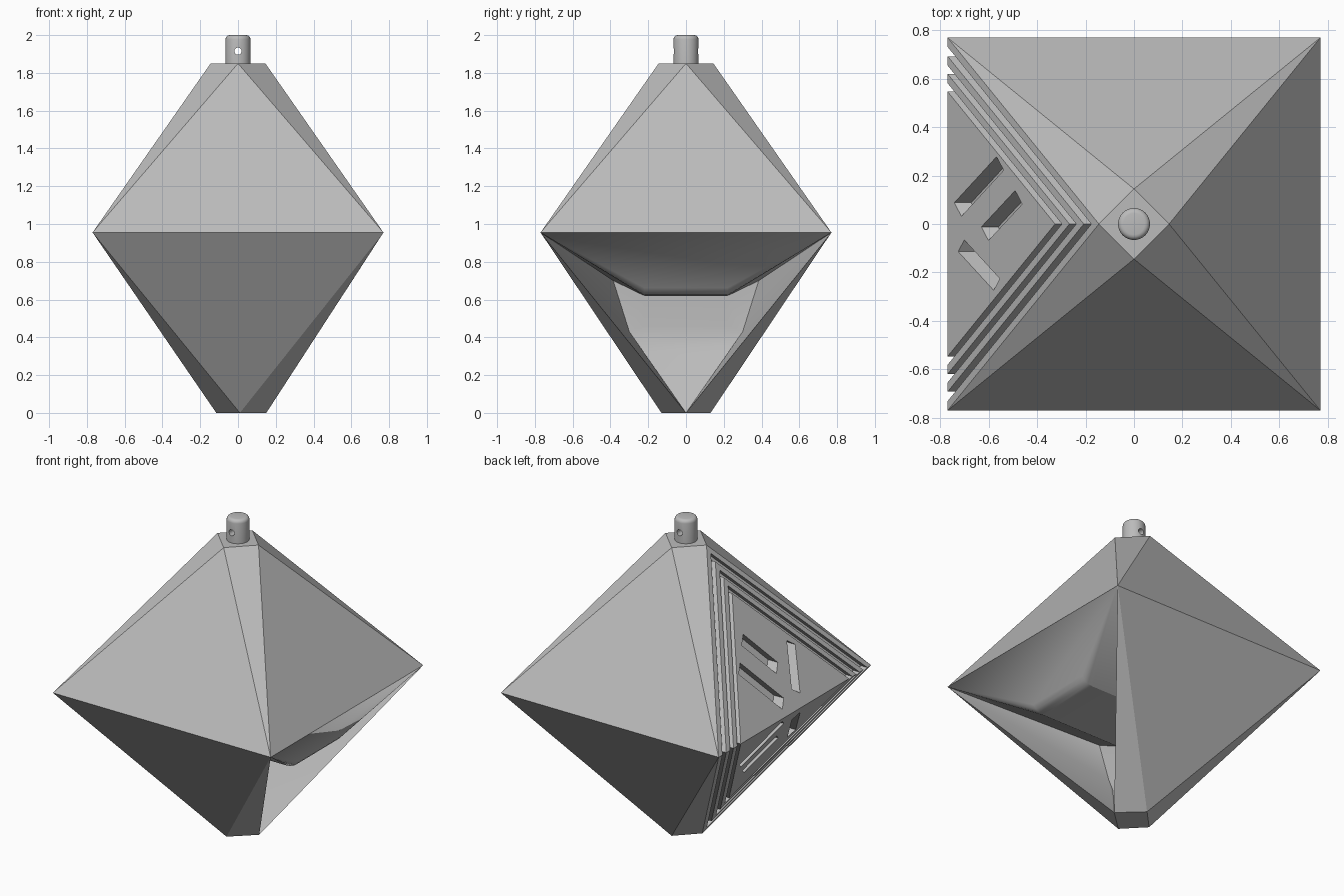
import bpy, bmesh, math
from mathutils import Vector

cube = bpy.data.objects.get("Cube")
if cube:
    bpy.data.objects.remove(cube)

grey = bpy.data.materials.new("plain grey")
grey.use_nodes = True
COLOUR = (0.5, 0.5, 0.5, 1)
grey.diffuse_color = COLOUR
grey.node_tree.nodes["Principled BSDF"].inputs["Base Color"].default_value = COLOUR

R, MID, TOP = 0.77, 0.955, 1.85      # half width, girdle height, table height
TIP, FOOT = 0.145, 0.13              # table and foot half diagonals


def make_object(name, bm):
    bmesh.ops.remove_doubles(bm, verts=bm.verts, dist=0.0005)
    bmesh.ops.recalc_face_normals(bm, faces=bm.faces)
    mesh = bpy.data.meshes.new(name)
    bm.to_mesh(mesh)
    bm.free()
    mesh.materials.append(grey)
    obj = bpy.data.objects.new(name, mesh)
    bpy.context.collection.objects.link(obj)
    return obj


def cut(obj, cutters):
    for cutter in cutters:
        mod = obj.modifiers.new("cut", "BOOLEAN")
        mod.operation, mod.solver, mod.object = "DIFFERENCE", "EXACT", cutter
        cutter.hide_render = True
        cutter.hide_set(True)


def smooth(obj, angle):
    bpy.ops.object.select_all(action="DESELECT")
    obj.select_set(True)
    bpy.context.view_layer.objects.active = obj
    bpy.ops.object.shade_smooth_by_angle(angle=math.radians(angle))


def panel_x(z):
    """x of the carved panel's surface at height z"""
    if z > MID:
        return -R + (R - TIP) * (z - MID) / (TOP - MID)
    return -R + (R - 0.115) * (MID - z) / MID


bm = bmesh.new()


def face(*points):
    bm.faces.new([bm.verts.new(p) for p in points])


def both(*points):
    """Face and its mirror image in y"""
    face(*points)
    face(*[(x, -y, z) for x, y, z in points])


# Table, foot and the four upper and lower sides
table = [(TIP, 0, TOP), (0, TIP, TOP), (-TIP, 0, TOP), (0, -TIP, TOP)]
foot = [(0.15, 0, 0), (0.01, FOOT, 0), (-0.115, 0, 0), (0.01, -FOOT, 0)]
girdle = [(R, R, MID), (-R, R, MID), (-R, -R, MID), (R, -R, MID)]
for ring in (table, foot):
    face(*ring)
    for i in range(4):
        face(ring[i], ring[(i + 1) % 4], girdle[i])      # corner bevel
    for i in (1, 3):
        face(ring[i], girdle[i - 1], girdle[i])          # front and back
face(table[0], girdle[0], girdle[3])

# Carved panel: nested diamond grooves
GROOVE = 0.045
steps = [(1, 0)]
for outer, inner in ((0.95, 0.90), (0.85, 0.805), (0.755, 0.71)):
    steps += [(outer, 0), (outer, GROOVE), (inner, GROOVE), (inner, 0)]


def diamond(k, deep):
    top, low = MID + (TOP - MID) * k, MID - MID * k
    return [(panel_x(z) + deep, y, z)
            for y, z in ((0, top), (R * k, MID), (0, low), (-R * k, MID))]


for a, b in zip(steps, steps[1:]):
    p, q = diamond(*a), diamond(*b)
    for i in range(4):
        j = (i + 1) % 4
        face(p[i], p[j], q[j], q[i])
core = diamond(*steps[-1])
face(core[0], core[1], core[3])
face(core[2], core[1], core[3])

# Hollow in the lower side: rounded lip, ceiling, back wall, curved floor
W, BACK = 0.22, -0.06
rows = [Vector((x, W, z)) for x, z in (
    (0.58, 0.662), (0.56, 0.64), (0.535, 0.625), (0.50, 0.62), (BACK, 0.62),
    (BACK, 0.46), (-0.055, 0.41), (-0.045, 0.36), (-0.025, 0.31))]
corner, tip = girdle[0], foot[0]
upper, lower = (BACK, 0.385, 0.70), (BACK, 0.30, 0.43)
flip = lambda p: (p[0], -p[1], p[2])
strip = [corner] + rows
for a, b in zip(strip, strip[1:]):
    face(a, b, flip(b), flip(a))
face(rows[-1], tip, flip(rows[-1]))
for a, b in zip(rows[:4], rows[1:5]):
    both(corner, a, b)
both(corner, rows[4], upper)
both(rows[4], rows[5], lower, upper)
for a, b in zip(rows[5:], rows[6:]):
    both(lower, a, b)
both(lower, rows[-1], tip)
both(corner, upper, lower)
both(corner, lower, tip)
body = make_object("faceted_body", bm)


def slot(start, end, width, side):
    """Sunken bar on the carved panel; points are (y, height from girdle)"""
    a, b = Vector(start), Vector(end)
    n = (b - a).normalized().orthogonal() * width / 2
    outline = [(p.x, MID + side * p.y) for p in (a + n, b + n, b - n, a - n)]
    cutter = bmesh.new()
    out = [cutter.verts.new((panel_x(z) - 0.04, y, z)) for y, z in outline]
    inn = [cutter.verts.new((panel_x(z) + 0.07, y, z)) for y, z in outline]
    cutter.faces.new(out)
    cutter.faces.new(inn)
    for i in range(4):
        j = (i + 1) % 4
        cutter.faces.new((out[i], out[j], inn[j], inn[i]))
    return make_object("slot_cutter", cutter)


# Sunken bars in the middle of the panel
bars = [((0.25, 0.31), (0.06, 0.06), 0.07), ((0.11, 0.42), (-0.04, 0.22), 0.07),
        ((-0.25, 0.29), (-0.09, 0.08), 0.06)]
cut(body, [slot(*bar, side) for bar in bars for side in (1, -1)])
smooth(body, 26)


def cylinder(name, radius, depth, sides):
    c = bmesh.new()
    bmesh.ops.create_cone(c, cap_ends=True, segments=sides, radius1=radius,
                          radius2=radius, depth=depth)
    return make_object(name, c)


# Hanging peg with rounded top and cross hole
peg = cylinder("hanging_peg", 0.066, 0.17, 48)
peg.location.z = 1.915
bm = bmesh.new()
bm.from_mesh(peg.data)
rim = [e for e in bm.edges if all(v.co.z > 0 for v in e.verts)]
bmesh.ops.bevel(bm, geom=rim, offset=0.022, segments=4, profile=0.5, affect="EDGES")
bm.to_mesh(peg.data)
bm.free()
hole = cylinder("hole_cutter", 0.019, 0.4, 24)
hole.location.z = 1.915
hole.rotation_euler.x = math.pi / 2
cut(peg, [hole])
smooth(peg, 35)
